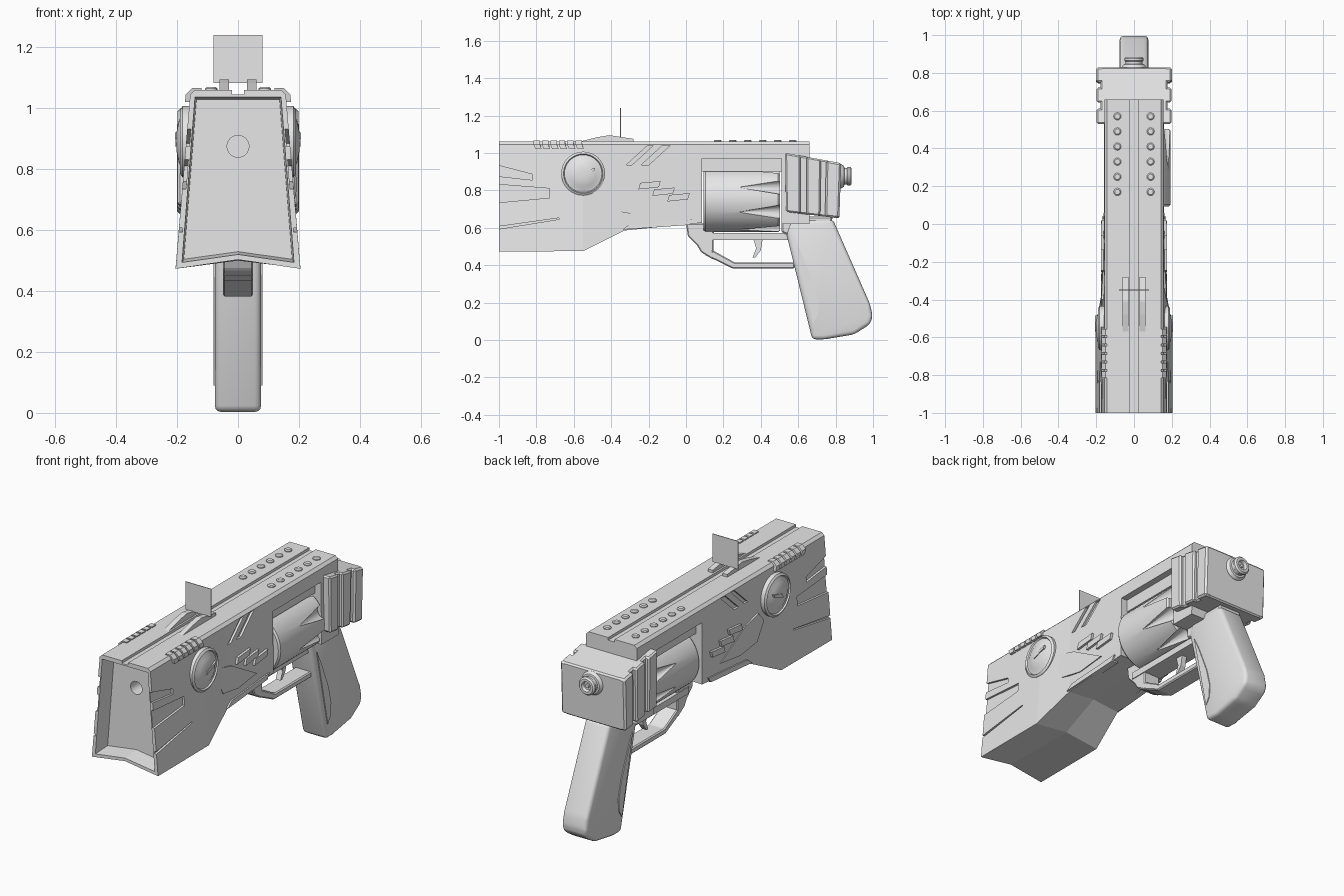
import bpy, bmesh, math
from mathutils import Matrix, Vector

if "Cube" in bpy.data.objects:
    bpy.data.objects.remove(bpy.data.objects["Cube"])

grey = bpy.data.materials.new("plain grey")
grey.diffuse_color = (0.8, 0.8, 0.8, 1)
grey.use_nodes = True
grey.node_tree.nodes["Principled BSDF"].inputs["Base Color"].default_value = grey.diffuse_color


def finish(bm, name, smooth=False):
    bmesh.ops.recalc_face_normals(bm, faces=bm.faces)
    me = bpy.data.meshes.new(name)
    bm.to_mesh(me)
    bm.free()
    me.materials.append(grey)
    ob = bpy.data.objects.new(name, me)
    bpy.context.collection.objects.link(ob)
    if smooth:
        activate(ob)
        bpy.ops.object.shade_smooth_by_angle(angle=math.radians(30))
    return ob


def activate(ob):
    bpy.ops.object.select_all(action='DESELECT')
    ob.select_set(True)
    bpy.context.view_layer.objects.active = ob


def loft(name, rings, smooth=False, bevel=0, segs=1):
    """Skin closed rings of equal point count and cap both ends."""
    bm = bmesh.new()
    rows = [[bm.verts.new(p) for p in r] for r in rings]
    n = len(rows[0])
    for a, b in zip(rows, rows[1:]):
        for i in range(n):
            bm.faces.new((a[i], a[(i + 1) % n], b[(i + 1) % n], b[i]))
    bm.faces.new(rows[0])
    bm.faces.new(rows[-1])
    bmesh.ops.recalc_face_normals(bm, faces=bm.faces)
    if bevel:
        bmesh.ops.bevel(bm, geom=bm.edges[:], offset=bevel, segments=segs,
                        profile=0.5, affect='EDGES', clamp_overlap=True)
    return finish(bm, name, smooth)


def slab(name, pts, x0, x1, **kw):
    """Side profile (y, z) extruded along x."""
    return loft(name, [[(x, y, z) for y, z in pts] for x in (x0, x1)], **kw)


def box(name, x0, x1, y0, y1, z0, z1, **kw):
    return slab(name, [(y0, z0), (y1, z0), (y1, z1), (y0, z1)], x0, x1, **kw)


def lathe(name, prof, origin, axis, n=32):
    """Profile of (radius, height) turned round an axis."""
    m = Matrix.Translation(origin) @ Vector(axis).to_track_quat('Z', 'Y').to_matrix().to_4x4()
    ring = [(math.cos(2 * math.pi * i / n), math.sin(2 * math.pi * i / n)) for i in range(n)]
    return loft(name, [[m @ Vector((r * c, r * s, h)) for c, s in ring] for r, h in prof], smooth=True)


def cut(ob, cutter):
    cutter.hide_render = True
    mod = ob.modifiers.new("cut", 'BOOLEAN')
    mod.operation, mod.solver, mod.object = 'DIFFERENCE', 'EXACT', cutter
    activate(ob)
    bpy.ops.object.modifier_apply(modifier=mod.name)
    bpy.data.objects.remove(cutter)


# body stations: y, bottom half width, bottom z, bottom centre z
STATIONS = [(-1, .205, .473, .503), (-.55, .205, .475, .50), (-.33, .165, .585, .60),
            (.07, .16, .625, .63), (.66, .16, .62, .62)]
TOP, TOP_HW = 1.045, .157


def surf(y, z):
    """Half width of the body at a point on its side."""
    for a, b in zip(STATIONS, STATIONS[1:]):
        if y <= b[0]:
            break
    t = min(1, max(0, (y - a[0]) / (b[0] - a[0])))
    hb, zb = a[1] + t * (b[1] - a[1]), a[2] + t * (b[2] - a[2])
    return hb + (TOP_HW - hb) * (z - zb) / (TOP - zb)


def side_piece(name, pts, s, inner, outer):
    """Prism that follows the sloping body side, between two offsets."""
    return loft(name, [[(s * (surf(y, z) + d), y, z) for y, z in pts] for d in (inner, outer)])


# main body with a groove along the top
rings = []
for y, hb, zb, zc in STATIONS:
    half = [(hb, zb), (TOP_HW, TOP), (.142, 1.06), (.02, 1.06), (.02, 1.045)]
    sec = [(0, zc)] + half + [(-x, z) for x, z in reversed(half)]
    rings.append([(x, y, z) for x, z in sec])
body = loft("body", rings)

# muzzle recess, bore and cylinder window
mouth = [(.142, 1.038), (.185, .492), (0, .518), (-.185, .492), (-.142, 1.038)]
cut(body, loft("mouth_cutter", [[(x * k, y, .8 + (z - .8) * k) for x, z in mouth]
                                for y, k in ((-1.05, 1.01), (-.9, .96))]))
cut(body, lathe("bore_cutter", [(.036, 0), (.036, .3)], (0, -.95, .875), (0, 1, 0), 24))
cut(body, box("window_cutter", -.4, .4, .085, .51, .4, .97))
box("window_backing", -.12, .12, .08, .515, .90, .985)

FINS = [[(-1.05, .945), (-.82, .885), (-.82, .855), (-1.05, .88)],
        [(-1.05, .835), (-.73, .81), (-.73, .76), (-1.05, .73)],
        [(-1.05, .585), (-.68, .645), (-.68, .652), (-1.05, .60)]]
SLASHES = [[(-.32, .935), (-.29, .935), (-.175, 1.04), (-.205, 1.04)],
           [(-.24, .935), (-.20, .935), (-.085, 1.04), (-.125, 1.04)]]
CHIPS = [(-.255, .805), (-.18, .77), (-.10, .74)]
PANEL = [(-.44, .79), (-.40, .84), (-.29, .81), (-.07, .685), (-.24, .665), (-.38, .69)]

for s, side in ((1, "right"), (-1, "left")):
    # grooves in the sides
    for p in FINS + SLASHES:
        cut(body, side_piece("groove_cutter", p, s, -.012, .05))
    # raised chips and panel
    for y, z in CHIPS:
        side_piece(side + "_chip", [(y, z), (y + .11, z + .012), (y + .12, z + .045), (y + .01, z + .035)],
                   s, -.02, .014)
    side_piece(side + "_panel", PANEL, s, -.02, .006)
    # lower skirt strip
    side_piece(side + "_skirt", [(-.34, .59), (.02, .615), (.04, .645), (-.30, .62)], s, -.03, .008)
    # round dial and its pointer
    lathe(side + "_dial", [(.117, 0), (.117, .03), (.105, .038), (.10, .03), (.088, .032),
                           (.07, .042), (.03, .05)], (s * .152, -.55, .89), (s, 0, 0))
    slab(side + "_pointer", [(-.57, .875), (-.49, .905), (-.485, .92), (-.56, .90)], s * .18, s * .206)
    # comb of teeth over the upper edge
    for i in range(6):
        y = -.815 + i * .045
        loft(side + "_tooth", [[(s * x, yy + dy, z) for x, z, dy in
                                ((.12, 1.04, 0), (.12, 1.066, 0), (.15, 1.066, 0),
                                 (.172, 1.045, 0), (.174, 1.02, .01), (.15, 1.02, .01))]
                               for yy in (y, y + .034)])
    # rivets on the top
    for i in range(6):
        lathe(side + "_rivet", [(.02, 0), (.02, .008), (.014, .013)],
              (s * .088, .17 + i * .08, 1.057), (0, 0, 1), 16)
    # sight foot
    slab(side + "_sight_foot", [(-.59, 1.055), (-.48, 1.083), (-.41, 1.095), (-.28, 1.075), (-.28, 1.055)],
         s * .03, s * .06)

# sight plate
box("sight_plate", -.08, .08, -.352, -.348, 1.083, 1.24)

# revolving cylinder with tapered flutes
CX, CZ, CR = .02, .75, .173
drum = lathe("drum", [(CR - .008, 0), (CR, .01), (CR, .40), (CR - .008, .41)], (CX, .093, CZ), (0, 1, 0), 48)
for i in range(8):
    a = 2 * math.pi * (i + .5) / 8
    cut(drum, lathe("flute_cutter", [(.002, 0), (.045, .24)],
                    (CX + CR * math.cos(a), .29, CZ + CR * math.sin(a)), (0, 1, 0), 12))
activate(drum)
bpy.ops.object.shade_smooth_by_angle(angle=math.radians(30))

# rear block with wrapped ribs
A, B, C, D = (.53, 1.0), (.83, .945), (.82, .65), (.535, .685)


def mix(p, q, t):
    return (p[0] + (q[0] - p[0]) * t, p[1] + (q[1] - p[1]) * t)


slab("rear_block", [A, B, C, D], -.178, .178, bevel=.008)
for t0, t1 in ((0, .27), (.38, .64), (.73, 1)):
    pts = [mix(A, B, t0), mix(A, B, t1), mix(D, C, t1), mix(D, C, t0)]
    if t1 == 1:
        slab("rear_plate", pts, -.2, .2, bevel=.01)
    else:
        for s in (1, -1):
            slab("rear_rib", pts, s * .15, s * .198, bevel=.008)

# rear knob
lathe("rear_knob", [(.065, 0), (.065, .015), (.055, .03), (.045, .032), (.045, .045), (.05, .05),
                    (.05, .062), (.042, .07), (.028, .07), (.022, .055), (.012, .055), (.01, .062)],
      (0, .815, .875), (0, 1, 0))

# grip, its neck and side panels
slab("grip_neck", [(.51, .575), (.56, .555), (.76, .555), (.785, .66), (.51, .66)], -.07, .07, bevel=.008)
slab("grip", [(.535, .575), (.675, .003), (.74, .003), (.90, .03), (.985, .085), (.998, .125),
              (.985, .19), (.785, .645), (.56, .645)], -.076, .076, bevel=.024, segs=3, smooth=True)
for s in (1, -1):
    slab("grip_panel", [(.585, .53), (.62, .46), (.685, .30), (.71, .20), (.705, .13), (.68, .09)],
         s * .06, s * .081)

# trigger guard
slab("guard_front", [(.0, .625), (.01, .555), (.06, .505), (.08, .47), (.145, .43), (.15, .62)],
     -.05, .05, bevel=.006)
slab("guard_bow", [(.10, .455), (.25, .382), (.58, .382), (.58, .415), (.26, .415), (.145, .478)],
     -.05, .05, bevel=.006)
box("lower_rail", -.055, .055, .05, .56, .535, .572)
slab("trigger", [(.36, .54), (.41, .54), (.40, .48), (.37, .44), (.355, .44), (.375, .49)], -.015, .015)
